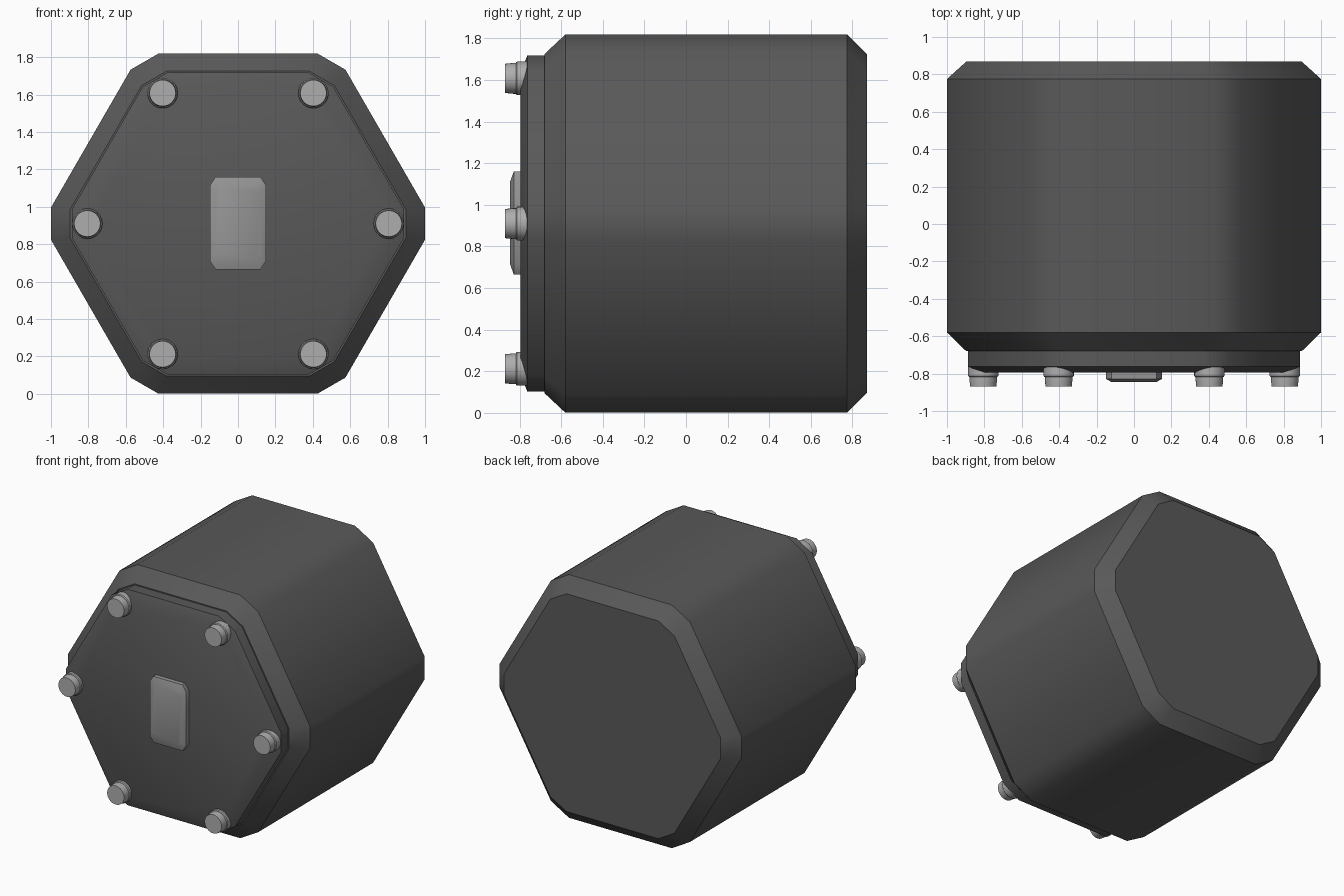
import bpy, bmesh, math

if "Cube" in bpy.data.objects:
    bpy.data.objects.remove(bpy.data.objects["Cube"])

CZ = 0.91  # height of the central axis


def material(name, v):
    m = bpy.data.materials.new(name)
    m.diffuse_color = (v, v, v, 1)
    m.use_nodes = True
    m.node_tree.nodes["Principled BSDF"].inputs["Base Color"].default_value = m.diffuse_color
    return m


DARK = material("dark_grey", 0.1)
MID = material("mid_grey", 0.3)
LIGHT = material("light_grey", 0.42)


def loft(name, outline, steps, mat, cx=0, cz=CZ):
    """Closed solid along y from an (x, z) outline; steps are (y, x scale, z scale)."""
    bm = bmesh.new()
    rings = [[bm.verts.new((cx + x * sx, y, cz + z * sz)) for x, z in outline]
             for y, sx, sz in steps]
    n = len(outline)
    for a, b in zip(rings, rings[1:]):
        for i in range(n):
            j = (i + 1) % n
            bm.faces.new((a[i], a[j], b[j], b[i]))
    bm.faces.new(rings[0])
    bm.faces.new(rings[-1])
    bmesh.ops.recalc_face_normals(bm, faces=bm.faces)
    me = bpy.data.meshes.new(name)
    bm.to_mesh(me)
    bm.free()
    me.materials.append(mat)
    ob = bpy.data.objects.new(name, me)
    bpy.context.collection.objects.link(ob)
    bpy.ops.object.select_all(action='DESELECT')
    ob.select_set(True)
    bpy.context.view_layer.objects.active = ob
    bpy.ops.object.shade_smooth_by_angle(angle=math.radians(35))
    return ob


# hexagon outline with each corner cut off
R = math.hypot(1.0, 0.086)
half = math.atan2(0.086, 1.0)
hexagon = [(R * math.cos(k * math.pi / 3 + s * half), R * math.sin(k * math.pi / 3 + s * half))
           for k in range(6) for s in (-1, 1)]

# body with chamfered ends
loft("body", hexagon, [(-0.68, 0.897, 0.897), (-0.58, 1, 1), (0.775, 1, 1), (0.87, 0.895, 0.895)], DARK)

# front lid with a shallow bevel
loft("front_lid", hexagon, [(-0.67, 0.888, 0.888), (-0.763, 0.888, 0.888), (-0.795, 0.80, 0.80)], DARK)

# raised plate in the centre of the lid
w, h = 0.15, 0.247
plate = [(w, -h + .045), (w, h - .045), (w - .03, h), (-w + .03, h),
         (-w, h - .045), (-w, -h + .045), (-w + .03, -h), (w - .03, -h)]
loft("centre_plate", plate, [(-0.78, 1, 1), (-0.828, 1, 1), (-0.845, 0.8, 0.81)], MID, cz=0.913)

# six bolts, each a washer and a head
circle = [(math.cos(i * math.tau / 32), math.sin(i * math.tau / 32)) for i in range(32)]
for k in range(6):
    a = k * math.pi / 3
    x, z = 0.806 * math.cos(a), CZ + 0.806 * math.sin(a)
    loft(f"bolt_washer_{k + 1}", circle, [(-0.762, .081, .081), (-0.812, .081, .081), (-0.818, .076, .076)],
         LIGHT, x, z)
    loft(f"bolt_head_{k + 1}", circle, [(-0.80, .074, .074), (-0.83, .074, .074), (-0.87, .07, .07)],
         LIGHT, x, z)
